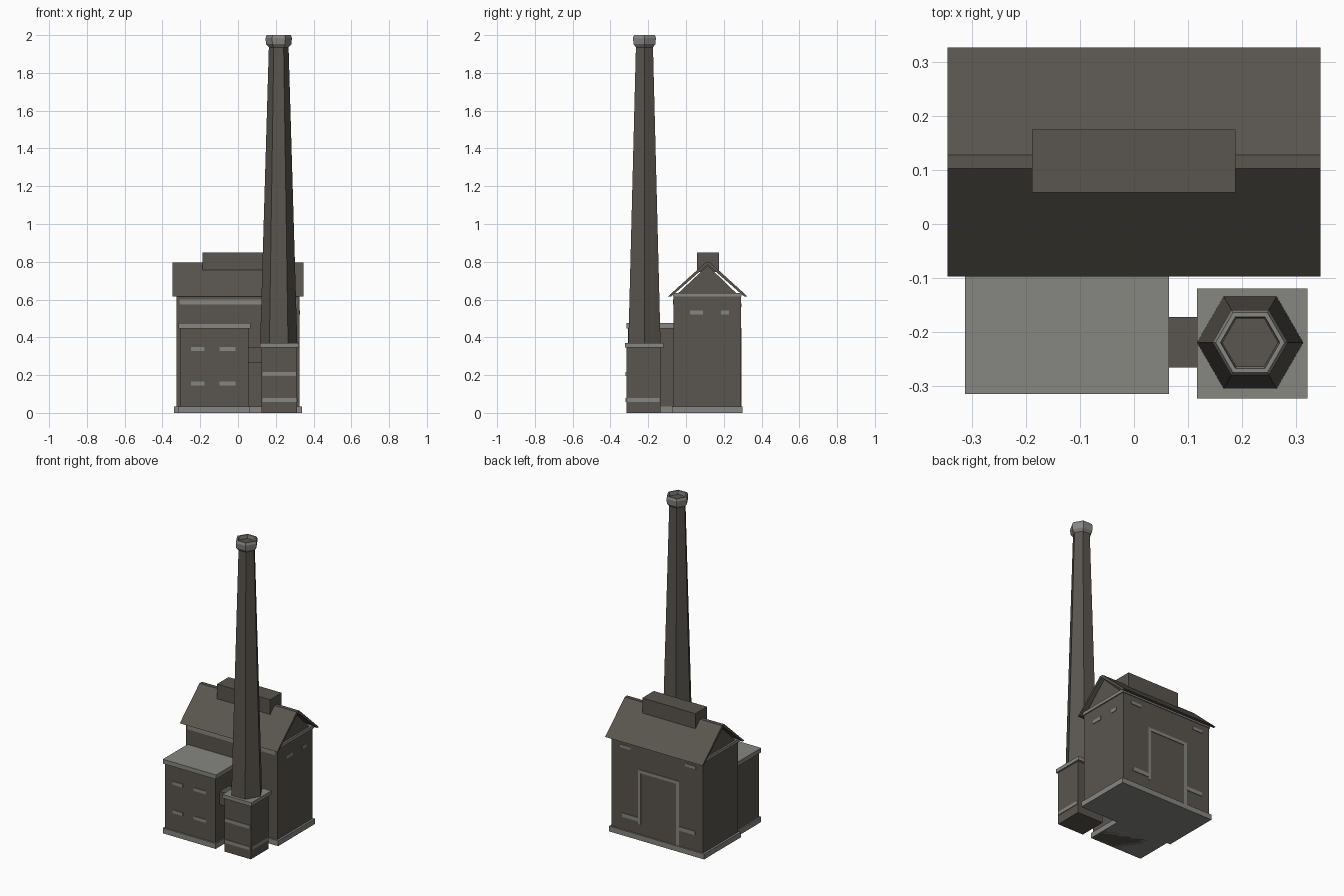
import bpy, bmesh, math

cube = bpy.data.objects.get("Cube")
if cube:
    bpy.data.objects.remove(cube, do_unlink=True)


def material(name, rgb):
    mat = bpy.data.materials.new(name)
    mat.use_nodes = True
    mat.diffuse_color = (*rgb, 1)
    bsdf = mat.node_tree.nodes["Principled BSDF"]
    bsdf.inputs["Base Color"].default_value = (*rgb, 1)
    bsdf.inputs["Roughness"].default_value = 0.9
    return mat


BROWN = material("soot_brown", (0.10, 0.09, 0.077))
GREY = material("stone_grey", (0.24, 0.236, 0.222))


def finish(name, bm, mat):
    bmesh.ops.recalc_face_normals(bm, faces=bm.faces)
    mesh = bpy.data.meshes.new(name)
    bm.to_mesh(mesh)
    bm.free()
    mesh.materials.append(mat)
    obj = bpy.data.objects.new(name, mesh)
    bpy.context.collection.objects.link(obj)
    return obj


def box(name, xs, ys, zs, mat):
    bm = bmesh.new()
    bmesh.ops.create_cube(bm, size=1)
    for v in bm.verts:
        for i, span in enumerate((xs, ys, zs)):
            v.co[i] = span[0] if v.co[i] < 0 else span[1]
    return finish(name, bm, mat)


def prism(name, profile, x0, x1, mat):
    """Extrude a y-z outline along x."""
    bm = bmesh.new()
    face = bm.faces.new([bm.verts.new((x0, y, z)) for y, z in profile])
    ext = bmesh.ops.extrude_face_region(bm, geom=[face])["geom"]
    for v in ext:
        if isinstance(v, bmesh.types.BMVert):
            v.co.x = x1
    return finish(name, bm, mat)


def hex_lathe(name, centre, rings, mat):
    """Stack six-sided rings of (radius, height) and close both ends."""
    bm = bmesh.new()
    loops = [[bm.verts.new((centre[0] + r * math.cos(i * math.pi / 3),
                            centre[1] + r * math.sin(i * math.pi / 3), z))
              for i in range(6)] for r, z in rings]
    for a, b in zip(loops, loops[1:]):
        for i in range(6):
            j = (i + 1) % 6
            bm.faces.new((a[i], a[j], b[j], b[i]))
    bm.faces.new(loops[0][::-1])
    bm.faces.new(loops[-1])
    return finish(name, bm, mat)


# Main hall: walls, plinth, cornice and gable
box("hall_walls", (-0.325, 0.325), (-0.065, 0.29), (0.0, 0.62), BROWN)
box("hall_plinth", (-0.338, 0.338), (-0.075, 0.299), (0, 0.034), GREY)
box("hall_cornice", (-0.332, 0.332), (-0.07, 0.295), (0.615, 0.635), GREY)
prism("gable", [(-0.045, 0.63), (0.27, 0.63), (0.115, 0.78)], -0.322, 0.322, BROWN)

# Overhanging roof sheet with flat ridge, and ridge vent
prism("roof", [(-0.097, 0.615), (0.103, 0.796), (0.128, 0.796), (0.327, 0.615),
               (0.309, 0.615), (0.115, 0.785), (-0.08, 0.615)], -0.346, 0.346, BROWN)
box("ridge_vent", (-0.189, 0.188), (0.058, 0.175), (0.745, 0.85), BROWN)

# Annex
box("annex_walls", (-0.305, 0.056), (-0.306, -0.06), (0, 0.455), BROWN)
box("annex_roof_slab", (-0.314, 0.065), (-0.315, -0.06), (0.448, 0.476), GREY)
box("annex_plinth", (-0.314, 0.062), (-0.315, -0.06), (0, 0.034), GREY)

# Flue joining annex and chimney
box("flue_duct", (0.05, 0.13), (-0.266, -0.173), (0.265, 0.35), BROWN)

# Chimney base, stack and rim
centre = (0.2155, -0.22)
box("chimney_base", (0.125, 0.312), (-0.315, -0.135), (0, 0.35), BROWN)
box("chimney_ledge", (0.117, 0.322), (-0.324, -0.12), (0.345, 0.369), GREY)
hex_lathe("chimney_stack", centre, [(0.0985, 0.365), (0.052, 1.945)], BROWN)
hex_lathe("chimney_rim", centre, [(0.052, 1.935), (0.067, 1.952), (0.07, 1.985),
                                  (0.064, 2.0), (0.055, 2.0), (0.053, 1.97)], GREY)
hex_lathe("chimney_mouth", centre, [(0.052, 1.965), (0.052, 1.976)], BROWN)

# Pale bands on the chimney base
T = 0.004
for z in (0.058, 0.195):
    box("base_front_band", (0.13, 0.308), (-0.315 - T, -0.314), (z, z + 0.022), GREY)
box("base_side_band", (0.311, 0.312 + T), (-0.31, -0.14), (0.058, 0.08), GREY)

# Pale sills and bands on the fronts
for x0, x1 in ((-0.25, -0.178), (-0.098, -0.012)):
    for z in (0.145, 0.328):
        box("annex_sill", (x0, x1), (-0.306 - T, -0.305), (z, z + 0.021), GREY)
box("hall_front_band", (-0.31, 0.31), (-0.065 - T, -0.064), (0.575, 0.6), GREY)

# Pale marks on the right-hand wall
for y0, y1 in ((0.02, 0.09), (0.185, 0.227)):
    box("side_sill", (0.324, 0.325 + T), (y0, y1), (0.52, 0.541), GREY)

# Door surround and marks on the back wall
back = (0.289, 0.29 + T)
for name, xs, zs in (
        ("door_lintel", (-0.155, 0.135), (0.43, 0.45)),
        ("door_jamb", (-0.155, -0.135), (0.03, 0.43)),
        ("door_jamb", (0.118, 0.135), (0.1, 0.43)),
        ("door_ledge", (0.135, 0.25), (0.115, 0.14)),
        ("door_ledge", (-0.27, -0.155), (0.135, 0.16)),
        ("back_sill", (0.19, 0.265), (0.56, 0.578)),
        ("back_sill", (-0.275, -0.2), (0.56, 0.578))):
    box(name, xs, back, zs, GREY)
